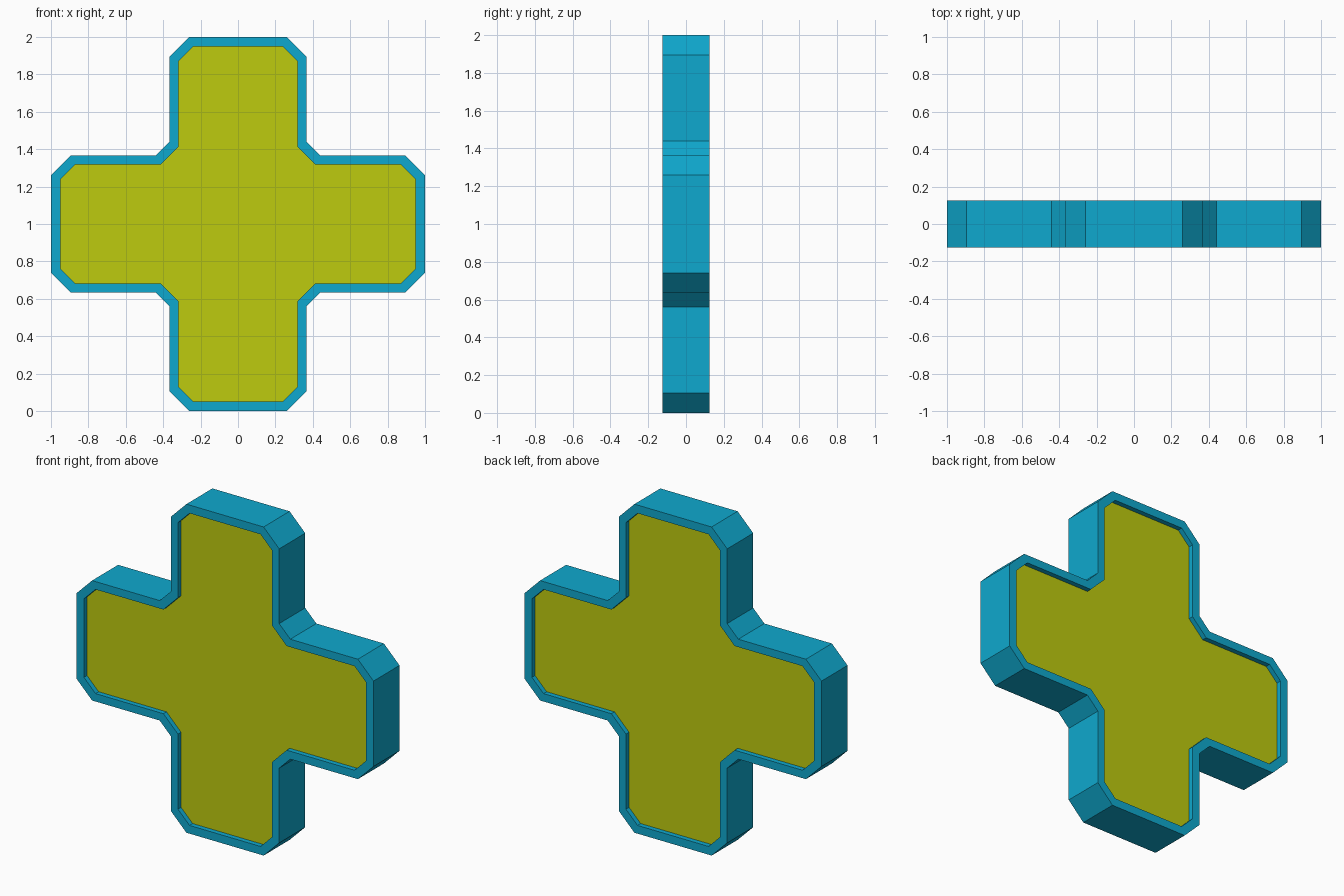
import bpy
import bmesh

cube = bpy.data.objects.get("Cube")
if cube:
    bpy.data.objects.remove(cube, do_unlink=True)

HALF_DEPTH = 0.125
RECESS = 0.03
CENTRE_Z = 1.0


def material(name, colour):
    mat = bpy.data.materials.new(name)
    mat.use_nodes = True
    mat.diffuse_color = colour
    mat.node_tree.nodes["Principled BSDF"].inputs["Base Color"].default_value = colour
    return mat


def cross_outline(half, tip, chamfer, inner):
    """Chamfered plus sign: half arm width, arm tip, outer and inner corner cuts."""
    quarter = [(tip, half - chamfer), (tip - chamfer, half), (half + inner, half)]
    quarter += [(z, x) for x, z in reversed(quarter)]
    points = []
    for _ in range(4):
        points += quarter
        quarter = [(-z, x) for x, z in quarter]
    return points


def add_loop(bm, outline, y):
    return [bm.verts.new((x, y, z + CENTRE_Z)) for x, z in outline]


def finish(bm, name, mat):
    mesh = bpy.data.meshes.new(name)
    bm.to_mesh(mesh)
    bm.free()
    mesh.materials.append(mat)
    obj = bpy.data.objects.new(name, mesh)
    bpy.context.collection.objects.link(obj)
    return obj


teal = material("teal", (0.0046, 0.395, 0.62, 1))
lime = material("lime yellow", (0.515, 0.6, 0.0046, 1))

outer = cross_outline(0.365, 1.0, 0.105, 0.075)
inner = cross_outline(0.317, 0.95, 0.078, 0.098)
floor_y = HALF_DEPTH - RECESS

# Frame: outer wall, flat rims and recess walls
bm = bmesh.new()
sections = [(inner, -floor_y), (inner, -HALF_DEPTH), (outer, -HALF_DEPTH),
            (outer, HALF_DEPTH), (inner, HALF_DEPTH), (inner, floor_y)]
loops = [add_loop(bm, outline, y) for outline, y in sections]
count = len(outer)
for a, b in zip(loops, loops[1:]):
    for i in range(count):
        j = (i + 1) % count
        bm.faces.new((a[i], b[i], b[j], a[j]))
finish(bm, "frame", teal)

# Recessed panels on both sides
for name, y in (("front_panel", -floor_y), ("back_panel", floor_y)):
    bm = bmesh.new()
    face = bm.faces.new(add_loop(bm, inner, y))
    face.normal_update()
    if face.normal.y * y < 0:
        face.normal_flip()
    finish(bm, name, lime)
